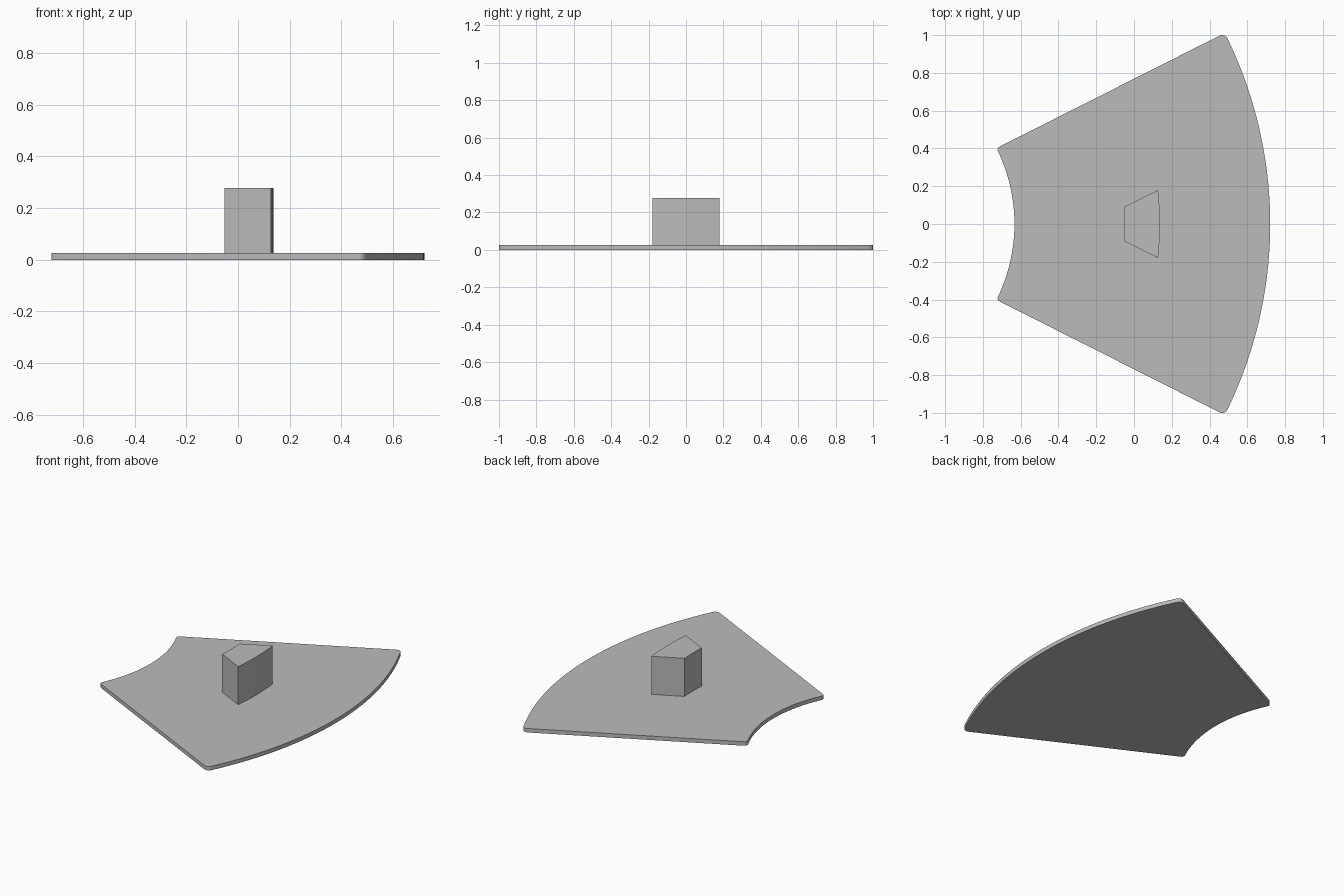
import bpy
import bmesh
from math import asin, atan2, cos, pi, radians, sin
from mathutils import Vector

cube = bpy.data.objects.get("Cube")
if cube:
    bpy.data.objects.remove(cube, do_unlink=True)

grey = bpy.data.materials.new("plain grey")
grey.use_nodes = True
GREY = (0.5, 0.5, 0.5, 1)
grey.diffuse_color = GREY
grey.node_tree.nodes["Principled BSDF"].inputs["Base Color"].default_value = GREY

APEX = Vector((-1.525, 0))      # shared centre of all the large arcs
HALF = radians(26.75)           # half the opening angle of the plate


def arc(centre, radius, start, end, steps):
    return [centre + radius * Vector((cos(a), sin(a)))
            for a in (start + (end - start) * i / steps for i in range(steps + 1))]


def polar(radius, angle):
    return APEX + radius * Vector((cos(angle), sin(angle)))


def extrude_outline(name, points, bottom, top):
    """Closed counter-clockwise outline raised into a solid."""
    bm = bmesh.new()
    base = bm.faces.new([bm.verts.new((p.x, p.y, bottom)) for p in points])
    raised = bmesh.ops.extrude_face_region(bm, geom=[base], use_keep_orig=True)
    verts = [g for g in raised["geom"] if isinstance(g, bmesh.types.BMVert)]
    bmesh.ops.translate(bm, verts=verts, vec=(0, 0, top - bottom))
    bmesh.ops.recalc_face_normals(bm, faces=bm.faces)
    mesh = bpy.data.meshes.new(name)
    bm.to_mesh(mesh)
    bm.free()
    mesh.materials.append(grey)
    obj = bpy.data.objects.new(name, mesh)
    bpy.context.collection.objects.link(obj)
    bpy.ops.object.select_all(action='DESELECT')
    obj.select_set(True)
    bpy.context.view_layer.objects.active = obj
    bpy.ops.object.shade_smooth_by_angle(angle=radians(30))
    return obj


def mirrored(half):
    """Complete an outline whose +y half runs from the outer to the inner arc."""
    return half + [Vector((p.x, -p.y)) for p in reversed(half[1:-1])]


# Ring-sector plate with rounded corners
OUTER, INNER = 2.246, 0.892
ROUND_OUT, ROUND_IN = 0.03, 0.02
a_out = HALF - asin(ROUND_OUT / (OUTER - ROUND_OUT))
a_in = HALF - asin(ROUND_IN / (INNER + ROUND_IN))
plate = arc(APEX, OUTER, 0, a_out, 24)
plate += arc(polar(OUTER - ROUND_OUT, a_out), ROUND_OUT, a_out, HALF + pi / 2, 6)[1:]
plate += arc(polar(INNER + ROUND_IN, a_in), ROUND_IN, HALF + pi / 2, a_in + pi, 6)
plate += arc(APEX, INNER, a_in, 0, 20)[1:]
extrude_outline("base_plate", mirrored(plate), 0, 0.026)

# Upright wedge block with curved front and back, concentric with the plate


def block_arc(x, y):
    corner = Vector((x, y)) - APEX
    return corner.length, atan2(corner.y, corner.x)


r_far, a_far = block_arc(0.127, 0.18)
r_near, a_near = block_arc(-0.052, 0.09)
block = arc(APEX, r_far, 0, a_far, 6) + arc(APEX, r_near, a_near, 0, 4)
extrude_outline("wedge_block", mirrored(block), 0.026, 0.277)
